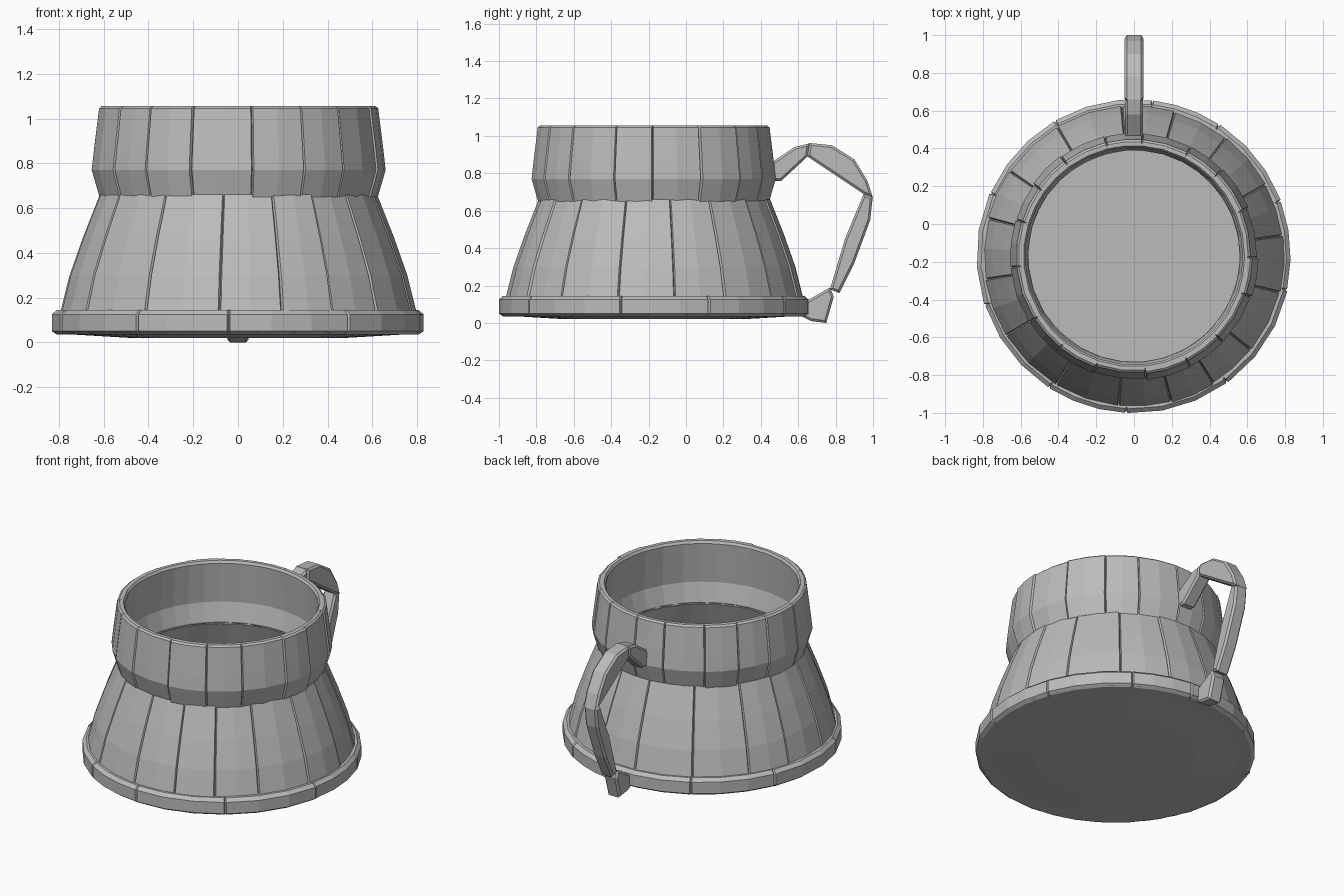
import bpy, bmesh, math, random
from mathutils import Vector

random.seed(7)
if "Cube" in bpy.data.objects:
    bpy.data.objects.remove(bpy.data.objects["Cube"], do_unlink=True)

CENTRE_Y = -0.17
stone = bpy.data.materials.new("stone grey")
stone.use_nodes = True
GREY = (0.5, 0.5, 0.5, 1)
stone.diffuse_color = GREY
stone.node_tree.nodes["Principled BSDF"].inputs["Base Color"].default_value = GREY


def finish(name, bm):
    bmesh.ops.recalc_face_normals(bm, faces=bm.faces)
    mesh = bpy.data.meshes.new(name)
    bm.to_mesh(mesh)
    bm.free()
    mesh.materials.append(stone)
    obj = bpy.data.objects.new(name, mesh)
    bpy.context.collection.objects.link(obj)
    return obj


def add_stave(bm, outer, inner, start, end, segs, groove, jitter):
    """One closed curved plank; its outer edges are chamfered to form a seam."""
    edge = 0.008
    steps = [start + edge + (end - start - 2 * edge) * i / segs for i in range(segs + 1)]
    angles = [start] + steps + [end]
    shift = random.uniform(-jitter, jitter)
    columns = []
    for i, a in enumerate(angles):
        cut = groove if i in (0, len(angles) - 1) else 0
        section = [(r + shift - cut, z) for r, z in outer] + list(inner)
        columns.append([bm.verts.new((r * math.sin(a), CENTRE_Y - r * math.cos(a), z))
                        for r, z in section])
    n = len(columns[0])
    for left, right in zip(columns, columns[1:]):
        for j in range(n):
            k = (j + 1) % n
            bm.faces.new((left[j], right[j], right[k], left[k]))
    bm.faces.new(columns[0])
    bm.faces.new(columns[-1])


def stave_ring(name, outer, inner, count, segs, offset, groove=0.012, jitter=0.005):
    """A ring of planks of uneven width."""
    bm = bmesh.new()
    widths = [random.uniform(0.75, 1.25) for _ in range(count)]
    angle = offset
    for w in widths:
        end = angle + math.tau * w / sum(widths)
        add_stave(bm, outer, inner, angle, end, segs, groove, jitter)
        angle = end
    return finish(name, bm)


# Body courses, profiles listed as (radius, height)
stave_ring("upper_wall",
           [(0.62, 0.65), (0.655, 0.77), (0.645, 0.86), (0.622, 1.045), (0.61, 1.055)],
           [(0.585, 1.055), (0.575, 1.04), (0.595, 0.78), (0.56, 0.65)], 17, 2, 0.1)
stave_ring("lower_wall",
           [(0.795, 0.14), (0.755, 0.3), (0.695, 0.47), (0.62, 0.66)],
           [(0.56, 0.66), (0.63, 0.47), (0.72, 0.14)], 16, 2, 0.25)
stave_ring("base_ring",
           [(0.81, 0.035), (0.832, 0.05), (0.832, 0.125), (0.81, 0.145)],
           [(0.7, 0.145), (0.7, 0.035)], 10, 3, -0.05, jitter=0.003)

# Floor slab with a slightly domed underside
bm = bmesh.new()
loops = []
for r, z in [(0.76, 0.13), (0.815, 0.04), (0.48, 0.02)]:
    loops.append([bm.verts.new((r * math.cos(math.tau * i / 30),
                                CENTRE_Y + r * math.sin(math.tau * i / 30), z))
                  for i in range(30)])
for low, high in zip(loops, loops[1:]):
    for i in range(30):
        j = (i + 1) % 30
        bm.faces.new((low[i], low[j], high[j], high[i]))
bm.faces.new(loops[0])
bm.faces.new(loops[-1])
finish("floor", bm)


def handle_stone(name, outline, half_width):
    """A chamfered block from a side outline of (y, z) points."""
    bm = bmesh.new()
    face = bm.faces.new([bm.verts.new((-half_width, y, z)) for y, z in outline])
    made = bmesh.ops.extrude_face_region(bm, geom=[face])["geom"]
    verts = [v for v in made if isinstance(v, bmesh.types.BMVert)]
    bmesh.ops.translate(bm, verts=verts, vec=Vector((2 * half_width, 0, 0)))
    bmesh.ops.recalc_face_normals(bm, faces=bm.faces)
    rims = [e for e in bm.edges if abs(e.verts[0].co.x - e.verts[1].co.x) < 1e-5]
    bmesh.ops.bevel(bm, geom=rims, offset=0.012, segments=1, affect="EDGES")
    return finish(name, bm)


# Handle, four blocks from the neck round to the base
handle_stone("handle_top_joint",
             [(0.46, 0.76), (0.46, 0.86), (0.58, 0.94), (0.66, 0.96),
              (0.65, 0.89), (0.51, 0.76)], 0.047)
handle_stone("handle_shoulder",
             [(0.65, 0.89), (0.66, 0.962), (0.78, 0.95), (0.9, 0.875), (0.97, 0.76),
              (1.0, 0.67), (0.95, 0.69), (0.86, 0.75)], 0.05)
handle_stone("handle_grip",
             [(0.95, 0.69), (0.998, 0.67), (0.985, 0.55), (0.9, 0.32), (0.82, 0.16),
              (0.77, 0.18), (0.85, 0.45)], 0.045)
handle_stone("handle_foot",
             [(0.77, 0.19), (0.64, 0.115), (0.62, 0.035), (0.67, 0.01), (0.75, 0.0),
              (0.79, 0.14)], 0.047)
